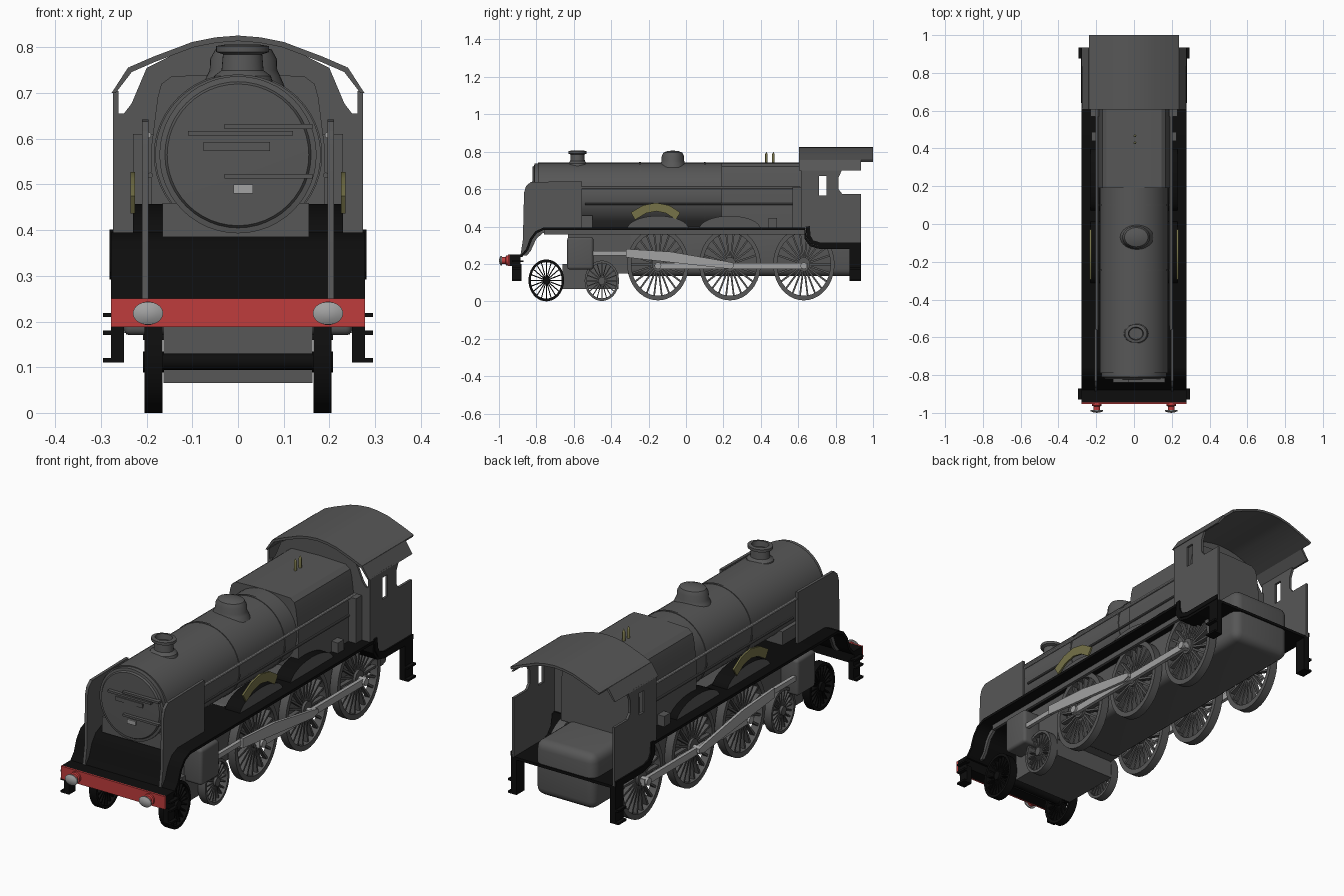
import bpy, bmesh, math
from mathutils import Matrix, Vector

cube = bpy.data.objects.get("Cube")
if cube:
    bpy.data.objects.remove(cube)


def material(name, r, g, b):
    m = bpy.data.materials.new(name)
    m.use_nodes = True
    m.diffuse_color = (r, g, b, 1)
    m.node_tree.nodes["Principled BSDF"].inputs["Base Color"].default_value = (r, g, b, 1)
    return m


GREY = material("dark grey", .095, .095, .095)
BLACK = material("black", .004, .004, .004)
RED = material("red", .52, .045, .045)
STEEL = material("steel", .36, .36, .36)
BRASS = material("dull brass", .18, .17, .065)

# Local z of a profile points along the named world axis
AXES = {"x": Matrix(((0, 0, 1), (1, 0, 0), (0, 1, 0))).to_4x4(),
        "y": Matrix(((1, 0, 0), (0, 0, -1), (0, 1, 0))).to_4x4(),
        "z": Matrix.Identity(4)}


def add(name, bm, mats, place=None):
    if place:
        bm.transform(place)
    bmesh.ops.recalc_face_normals(bm, faces=bm.faces)
    me = bpy.data.meshes.new(name)
    bm.to_mesh(me)
    bm.free()
    ob = bpy.data.objects.new(name, me)
    for m in mats if isinstance(mats, tuple) else (mats,):
        me.materials.append(m)
    bpy.context.collection.objects.link(ob)
    return ob


def box(name, x, y, z, mat, bevel=0):
    bm = bmesh.new()
    bmesh.ops.create_cube(bm, size=1)
    for v in bm.verts:
        v.co = [(a + b) / 2 + c * (b - a) for (a, b), c in zip((x, y, z), v.co)]
    if bevel:
        bmesh.ops.bevel(bm, geom=bm.edges[:], offset=bevel, segments=4, profile=.5, affect="EDGES")
    return add(name, bm, mat)


def plate(name, axis, a, b, mats, *outlines):
    """Extrude an outline (with optional holes) from a to b along an axis."""
    cu = bpy.data.curves.new(name, "CURVE")
    cu.dimensions, cu.fill_mode, cu.extrude = "2D", "BOTH", abs(b - a) / 2
    for pts in outlines:
        sp = cu.splines.new("POLY")
        sp.points.add(len(pts) - 1)
        for p, q in zip(sp.points, pts):
            p.co = (q[0], q[1], 0, 1)
        sp.use_cyclic_u = True
    tmp = bpy.data.objects.new(name + " helper", cu)
    bpy.context.collection.objects.link(tmp)
    bpy.context.view_layer.update()
    me = bpy.data.meshes.new_from_object(tmp)
    bm = bmesh.new()
    bm.from_mesh(me)
    bpy.data.objects.remove(tmp)
    bpy.data.meshes.remove(me)
    bmesh.ops.remove_doubles(bm, verts=bm.verts, dist=1e-5)
    mid = (a + b) / 2
    move = Matrix.Translation((mid, 0, 0) if axis == "x" else (0, mid, 0))
    return add(name, bm, mats, move @ AXES[axis])


def strip(pts, t):
    """Closed outline of a band lying to the right of a path."""
    pts = [Vector(p) for p in pts]
    inner = []
    for i, p in enumerate(pts):
        d = (pts[min(i + 1, len(pts) - 1)] - pts[max(i - 1, 0)]).normalized()
        inner.append(p + Vector((d.y, -d.x)) * t)
    return pts + inner[::-1]


def mirrored(pts):
    return pts + [(-x, z) for x, z in reversed(pts) if x]


def lathe(name, axis, centre, profile, mat, scale=(1, 1, 1), n=32):
    bm = bmesh.new()
    vs = [bm.verts.new((r, 0, h)) for r, h in profile]
    es = [bm.edges.new(p) for p in zip(vs, vs[1:])]
    bmesh.ops.spin(bm, geom=vs + es, cent=(0, 0, 0), axis=(0, 0, 1), angle=math.tau, steps=n)
    bmesh.ops.remove_doubles(bm, verts=bm.verts, dist=1e-5)
    return add(name, bm, mat, Matrix.Translation(centre) @ Matrix.Diagonal((*scale, 1)) @ AXES[axis])


def rod(name, axis, centre, r, length, mat, scale=(1, 1, 1), n=32):
    h = length / 2
    return lathe(name, axis, centre, [(0, -h), (r, -h), (r, h), (0, h)], mat, scale, n)


def wheel(name, x, y, z, r, spokes, mat):
    w, q = .02, r * .87
    tyre = [(r, -w), (r, w), (q, w), (q, -w), (r, -w)]
    lathe(name + "_rim", "x", (x, y, z), tyre, mat, (1, .85, 1), 40)
    rod(name + "_hub", "x", (x, y, z), r * .2, .046, mat, (1, .85, 1), 20)
    bm = bmesh.new()
    for i in range(spokes):
        turn = Matrix.Rotation(math.tau * i / spokes, 4, "Z")
        size = Matrix.Diagonal((r * .8, r * .055, .022, 1))
        bmesh.ops.create_cube(bm, size=1, matrix=turn @ Matrix.Translation((r * .5, 0, 0)) @ size)
    place = Matrix.Translation((x, y, z)) @ Matrix.Diagonal((1, .85, 1, 1)) @ AXES["x"]
    add(name + "_spokes", bm, mat, place)


# Boiler, smokebox and door
BZ = .565
rod("boiler", "y", (0, -.295, BZ), .176, .99, GREY, (1.03, 1, 1), 48)
lathe("smokebox_door", "y", (0, -.79, BZ), [(.172, 0), (.172, .02), (.16, .022), (.155, .03), (0, .034)], GREY, n=48)
for y in (-.245, .1):
    rod("boiler_band", "y", (0, y, BZ), .179, .01, GREY, (1.03, 1, 1), 48)
box("smokebox_saddle", (-.165, .155), (-.8, -.5), (.385, .46), GREY)
for x0, x1, z in ((-.11, .12, .612), (-.03, .163, .627), (-.03, .163, .518)):
    box("door_bar", (x0, x1), (-.838, -.815), (z - .005, z + .005), GREY)
box("door_panel", (-.075, .07), (-.828, -.82), (.573, .593), GREY)
box("number_plate", (-.01, .033), (-.83, -.822), (.48, .5), STEEL)

# Firebox with rounded shoulders
plate("firebox", "y", .19, .68, GREY,
      mirrored([(.19, .39), (.19, .58), (.176, .69), (.168, .72), (.145, .737), (0, .742)]))

# Chimney, dome and whistles
lathe("chimney", "z", (.01, -.58, 0), [(.07, .71), (.062, .738), (.046, .75), (.043, .785), (.058, .79),
      (.058, .803), (.04, .806), (.036, .78), (0, .78)], GREY, (1, .85, 1))
lathe("dome", "z", (.012, -.07, 0), [(.09, .715), (.08, .738), (.074, .75), (.073, .775),
      (.062, .795), (.035, .804), (0, .806)], GREY, (1, .82, 1))
for y in (.43, .467):
    lathe("whistle", "z", (.005, y, 0), [(.007, .73), (.007, .785), (0, .8)], BRASS, n=12)

# Running board: front apron, long deck and lowered cab floor
deck = [(-.94, .25), (-.88, .25), (-.855, .28), (-.835, .335), (-.805, .375), (-.76, .395), (.635, .395),
        (.645, .34), (.67, .305), (.72, .292), (.935, .292)]
plate("running_board", "x", -.278, .278, BLACK, strip(deck, .013))

# Inner frames, saddle and bogie frame
box("main_frame", (-.16, .16), (-.32, .93), (.135, .4), GREY, .04)
box("cylinder_saddle", (-.16, .16), (-.63, -.3), (.15, .385), GREY)
box("bogie_frame", (-.163, .163), (-.66, -.36), (.065, .2), GREY)

# Buffer beam
box("buffer_beam", (-.278, .278), (-.945, -.885), (.188, .25), BLACK)
box("buffer_beam_face", (-.278, .278), (-.953, -.945), (.188, .25), RED)

# Cab front and roof
plate("cab_front", "y", .615, .627, GREY,
      mirrored([(.273, .385), (.273, .655), (.25, .655), (.233, .677), (.2, .755), (.1, .805), (0, .82)]))
top = [(.238, .757), (.185, .78), (.1, .812), (.05, .822), (0, .826)]
plate("cab_roof", "y", .605, 1, GREY, strip(mirrored(top)[::-1], .012))

for s in (1, -1):
    # Wheels and axles
    wheel("front_bogie_wheel", s * .185, -.747, .112, .112, 20, BLACK)
    wheel("rear_bogie_wheel", s * .185, -.45, .11, .108, 20, GREY)
    for y in (-.15, .235, .63):
        wheel("driving_wheel", s * .185, y, .198, .193, 22, GREY)
        rod("crank_pin", "x", (s * .22, y, .19), .018, .05, STEEL, n=16)

    # Splashers: black rims, grey outer faces
    for y in (-.15, .235):
        arc = [(y + .165 * math.cos(math.pi * i / 16), .385 + .072 * math.sin(math.pi * i / 16)) for i in range(17)]
        ob = plate("splasher", "x", s * .15, s * .23, (BLACK, GREY), arc)
        for p in ob.data.polygons:
            p.material_index = int(abs(p.normal.x) > .9)
    name_arc = [(-.295, .475), (-.23, .513), (-.16, .527), (-.09, .513), (-.03, .475)]
    plate("name_plate", "x", s * .226, s * .235, BRASS, strip(name_arc, .045))

    # Cylinder, valance and motion
    box("cylinder", sorted((s * .15, s * .25)), (-.635, -.495), (.17, .345), GREY, .015)
    box("valance", sorted((s * .208, s * .222)), (-.76, .635), (.357, .385), GREY)
    box("slide_bar", sorted((s * .222, s * .24)), (-.5, -.25), (.245, .268), STEEL)
    plate("connecting_rod", "x", s * .236, s * .25, STEEL, [(-.32, .235), (.22, .175), (.255, .185), (.255, .205),
          (.22, .213), (-.08, .265), (-.32, .28)])
    plate("coupling_rod", "x", s * .216, s * .234, STEEL, [(-.17, .172), (.65, .172), (.65, .205), (-.17, .205)])

    # Smoke deflector following the apron
    plate("smoke_deflector", "x", s * .196, s * .21, GREY, [(-.885, .245), (-.872, .33), (-.866, .58), (-.855, .617),
          (-.83, .638), (-.555, .642), (-.555, .37), (-.765, .365), (-.8, .335), (-.83, .27), (-.85, .245)])

    # Handrail, pipe and side boxes
    rod("handrail", "y", (s * .197, .025, .608), .007, 1.17, STEEL, n=10)
    rod("side_pipe", "y", (s * .192, .02, .52), .006, 1.12, GREY, n=10)
    box("pipe_cover", sorted((s * .18, s * .23)), (.57, .62), (.39, .61), GREY)
    box("sand_box", sorted((s * .18, s * .225)), (.44, .487), (.39, .445), GREY)

    # Cab side with window, roof flap and lower trim
    side = [(.615, .39), (.645, .39), (.655, .335), (.68, .305), (.72, .29), (.935, .29), (.935, .575),
            (.835, .575), (.815, .6), (.815, .66), (.835, .705), (.615, .705)]
    window = [(.71, .565), (.71, .67), (.75, .67), (.75, .565)]
    plate("cab_side", "x", s * .262, s * .274, GREY, side, window)
    plate("roof_flap", "y", .605, .935, GREY, [(s * .24, .757), (s * .277, .7), (s * .268, .7), (s * .228, .752)])
    trim = [(.64, .4), (.645, .345), (.668, .308), (.72, .292), (.935, .292)]
    plate("cab_trim", "x", s * .27, s * .281, BLACK, strip(trim, -.022))

    # Buffers
    lathe("buffer_shank", "y", (s * .197, -.95, .218), [(.026, 0), (.026, .012), (.018, .015), (.018, .04)], RED)
    lathe("buffer_head", "y", (s * .197, -.985, .218), [(0, 0), (.033, 0), (.033, .006), (.02, .012), (0, .015)],
          STEEL, (1, 1, .76))

    # Footsteps and beam tabs
    for y0, y1, z1 in ((-.93, -.88, .2), (.875, .935, .29)):
        box("step_hanger", sorted((s * .25, s * .278)), (y0, y1), (.11, z1), BLACK)
        for z in (.115, .175):
            box("step_tread", sorted((s * .25, s * .295)), (y0, y1), (z - .005, z + .005), BLACK)
    box("beam_tab", sorted((s * .27, s * .296)), (-.93, -.87), (.21, .219), BLACK)

for y, z in ((-.747, .112), (-.45, .11), (-.15, .198), (.235, .198), (.63, .198)):
    rod("axle", "x", (0, y, z), .018, .37, BLACK, n=16)

# Smooth the round parts, keep hard edges
for ob in bpy.context.view_layer.objects:
    ob.select_set(ob.type == "MESH")
    if ob.type == "MESH":
        bpy.context.view_layer.objects.active = ob
bpy.ops.object.shade_smooth_by_angle(angle=math.radians(32))
